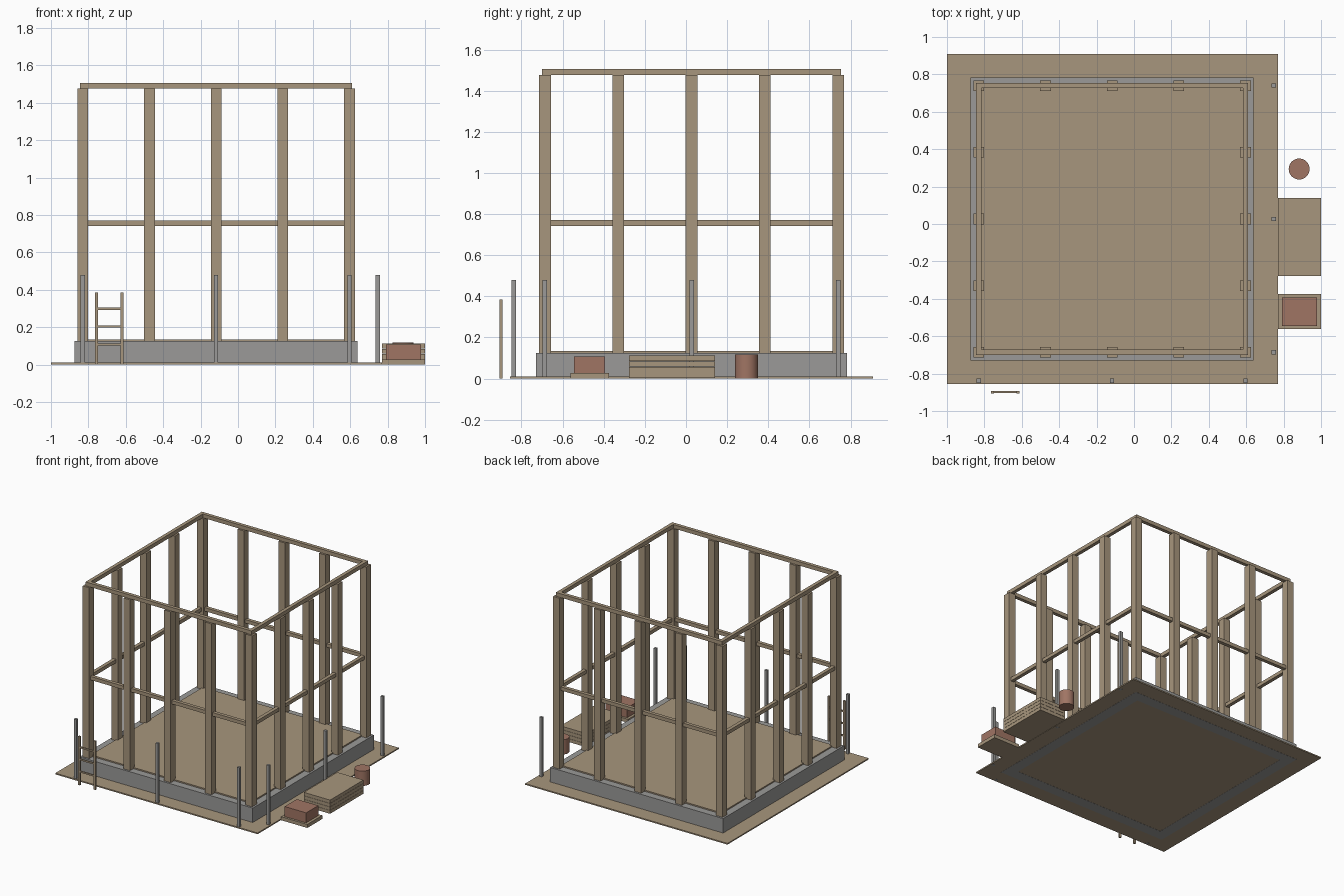
import bpy
import math

if "Cube" in bpy.data.objects:
    bpy.data.objects.remove(bpy.data.objects["Cube"], do_unlink=True)


def material(name, rgb):
    m = bpy.data.materials.new(name)
    m.use_nodes = True
    m.diffuse_color = (*rgb, 1)
    m.node_tree.nodes["Principled BSDF"].inputs["Base Color"].default_value = (*rgb, 1)
    return m


TIMBER = material("timber_tan", (0.39, 0.305, 0.205))
CONCRETE = material("concrete_grey", (0.328, 0.323, 0.314))
CLAY = material("clay_red", (0.352, 0.178, 0.127))


def box(name, x, y, z, mat):
    """Axis-aligned box from (min, max) pairs."""
    bpy.ops.mesh.primitive_cube_add(size=1, location=[sum(p) / 2 for p in (x, y, z)])
    ob = bpy.context.object
    ob.name = name
    ob.scale = [p[1] - p[0] for p in (x, y, z)]
    bpy.ops.object.transform_apply(location=False, rotation=False, scale=True)
    ob.data.materials.append(mat)
    return ob


def around(c, half):
    return (c - half, c + half)


# Centre of the building and distance from it to the wall line
CX, CY, WALL = -0.117, 0.027, 0.713


def wall_ring(name, inner, outer, z, mat):
    """Four bars that form a square frame around the building centre."""
    for i, s in enumerate((-1, 1)):
        band = sorted((s * inner, s * outer))
        box(f"{name}_x{i}", around(CX, outer), [CY + b for b in band], z, mat)
        box(f"{name}_y{i}", [CX + b for b in band], around(CY, inner), z, mat)


# Ground sheet, foundation and floor
box("ground_sheet", (-1, 0.77), (-0.855, 0.91), (0.001, 0.011), TIMBER)
wall_ring("foundation", 0.67, 0.757, (0, 0.125), CONCRETE)
box("floor", around(CX, 0.70), around(CY, 0.70), (0.115, 0.135), TIMBER)

# Studs on all four walls
for i in range(-2, 3):
    for j in range(-2, 3):
        if max(abs(i), abs(j)) == 2:
            box("stud", around(CX + i * WALL / 2, 0.0285),
                around(CY + j * WALL / 2, 0.0285), (0.125, 1.476), TIMBER)

# Middle rails and top plates
wall_ring("middle_rail", WALL - 0.014, WALL + 0.014, (0.742, 0.77), TIMBER)
wall_ring("top_plate", WALL - 0.014, WALL + 0.014, (1.476, 1.506), TIMBER)

# Fence stakes along the front and right edges
for k in (-1, 0, 1):
    for x, y in ((CX + k * WALL, -0.838), (0.747, CY + k * WALL)):
        box("fence_stake", around(x, 0.011), around(y, 0.011), (0, 0.48), CONCRETE)

# Ladder
for x in (-0.757, -0.621):
    box("ladder_rail", around(x, 0.008), around(-0.899, 0.007), (0, 0.385), TIMBER)
for k in range(1, 4):
    box("ladder_rung", (-0.757, -0.621), around(-0.899, 0.005),
        around(0.011 + k * 0.096, 0.006), TIMBER)

# Stacked boards
for k in range(4):
    box("stacked_board", (0.77, 1), (-0.277, 0.14),
        (k * 0.0275 + 0.003, k * 0.0275 + 0.029), TIMBER)

# Brick pile on a pallet
box("pallet", (0.77, 1), (-0.562, -0.375), (0, 0.028), TIMBER)
box("brick_pile", (0.79, 0.978), (-0.545, -0.393), (0.028, 0.107), CLAY)

# Barrel
bpy.ops.mesh.primitive_cylinder_add(vertices=32, radius=0.056, depth=0.117,
                                    location=(0.883, 0.294, 0.0585))
barrel = bpy.context.object
barrel.name = "barrel"
barrel.data.materials.append(CLAY)
bpy.ops.object.shade_smooth_by_angle(angle=math.radians(30))
